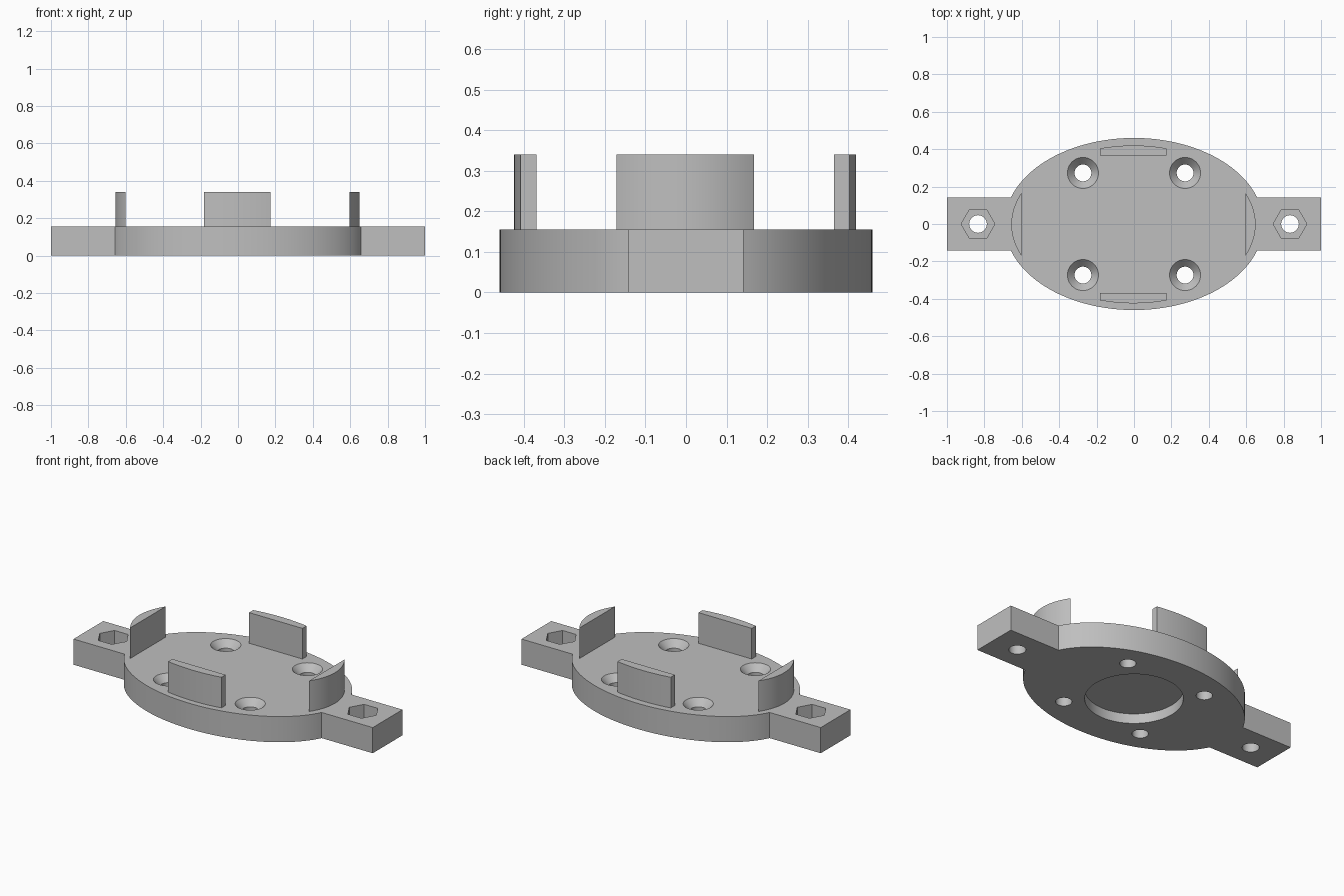
import bpy
import bmesh
from math import sin, cos, pi, asin, acos, radians

if "Cube" in bpy.data.objects:
    bpy.data.objects.remove(bpy.data.objects["Cube"], do_unlink=True)

BASE_H = 0.155   # plate thickness
CLIP_H = 0.34    # top of the upright clips
TAB_W = 0.142    # half width of the end tabs

grey = bpy.data.materials.new("light grey")
grey.use_nodes = True
grey.diffuse_color = (0.52, 0.52, 0.52, 1)
grey.node_tree.nodes["Principled BSDF"].inputs["Base Color"].default_value = (0.52, 0.52, 0.52, 1)


def make_object(name, bm):
    bmesh.ops.recalc_face_normals(bm, faces=bm.faces[:])
    mesh = bpy.data.meshes.new(name)
    bm.to_mesh(mesh)
    bm.free()
    mesh.materials.append(grey)
    obj = bpy.data.objects.new(name, mesh)
    bpy.context.collection.objects.link(obj)
    return obj


def prism(name, outline, z0, z1):
    bm = bmesh.new()
    face = bm.faces.new([bm.verts.new((x, y, z0)) for x, y in outline])
    top = bmesh.ops.extrude_face_region(bm, geom=[face])["geom"]
    verts = [v for v in top if isinstance(v, bmesh.types.BMVert)]
    bmesh.ops.translate(bm, verts=verts, vec=(0, 0, z1 - z0))
    return make_object(name, bm)


def arc(a, b, start, end, steps):
    angles = [start + (end - start) * i / steps for i in range(steps + 1)]
    return [(a * cos(t), b * sin(t)) for t in angles]


def lathe(name, profile, x, y, sides):
    """Closed solid of stacked rings of (radius, height)."""
    bm = bmesh.new()
    rings = []
    for r, z in profile:
        rings.append([bm.verts.new((x + r * cos(2 * pi * i / sides),
                                    y + r * sin(2 * pi * i / sides), z))
                      for i in range(sides)])
    for low, high in zip(rings, rings[1:]):
        for i in range(sides):
            j = (i + 1) % sides
            bm.faces.new((low[i], low[j], high[j], high[i]))
    bm.faces.new(rings[0])
    bm.faces.new(rings[-1])
    return make_object(name, bm)


def cut(target, cutter):
    mod = target.modifiers.new("cut", "BOOLEAN")
    mod.operation = "DIFFERENCE"
    mod.solver = "EXACT"
    mod.object = cutter
    bpy.context.view_layer.objects.active = target
    bpy.ops.object.modifier_apply(modifier=mod.name)
    bpy.data.objects.remove(cutter, do_unlink=True)


# Oval plate with a square tab at each end
A, B = 0.692, 0.46
t0 = asin(TAB_W / B)
outline = arc(A, B, t0, pi - t0, 72) + [(-1, TAB_W), (-1, -TAB_W)]
outline += arc(A, B, pi + t0, 2 * pi - t0, 72) + [(1, -TAB_W), (1, TAB_W)]
plate = prism("base_plate", outline, 0, BASE_H)

# Countersunk screw holes
for sx in (-1, 1):
    for sy in (-1, 1):
        funnel = [(0.045, -0.1), (0.045, BASE_H - 0.04),
                  (0.083, BASE_H), (0.093, BASE_H + 0.01)]
        cut(plate, lathe("screw_cutter", funnel, sx * 0.273, sy * 0.273, 48))

# Hexagonal nut pockets with bolt holes in the tabs
for sx in (-1, 1):
    cut(plate, lathe("nut_cutter", [(0.09, BASE_H - 0.08), (0.09, 0.3)], sx * 0.834, 0, 6))
    cut(plate, lathe("bolt_cutter", [(0.047, -0.1), (0.047, 0.3)], sx * 0.834, 0, 48))

# Round recess underneath
cut(plate, lathe("recess_cutter", [(0.27, -0.1), (0.27, 0.06)], 0, 0, 96))

# Upright clips following a smaller oval
CA, CB = 0.653, 0.422
CX, CY = -0.003, -0.002
end_t = acos(0.598 / CA)
side_t = asin(0.178 / CA)
end_shape = arc(CA, CB, -end_t, end_t, 24)
side_shape = arc(CA, CB, pi / 2 - side_t, pi / 2 + side_t, 24)
side_shape += [(-0.178, 0.367), (0.178, 0.367)]
clips = []
for name, shape, sx, sy in (("left_clip", end_shape, 1, 1), ("right_clip", end_shape, -1, 1),
                            ("back_clip", side_shape, 1, 1), ("front_clip", side_shape, 1, -1)):
    points = [(CX + sx * x, CY + sy * y) for x, y in shape]
    clips.append(prism(name, points, BASE_H - 0.005, CLIP_H))

# Smooth curved walls, crisp edges
bpy.ops.object.select_all(action="DESELECT")
for obj in [plate] + clips:
    obj.select_set(True)
bpy.context.view_layer.objects.active = plate
bpy.ops.object.shade_smooth_by_angle(angle=radians(25))
